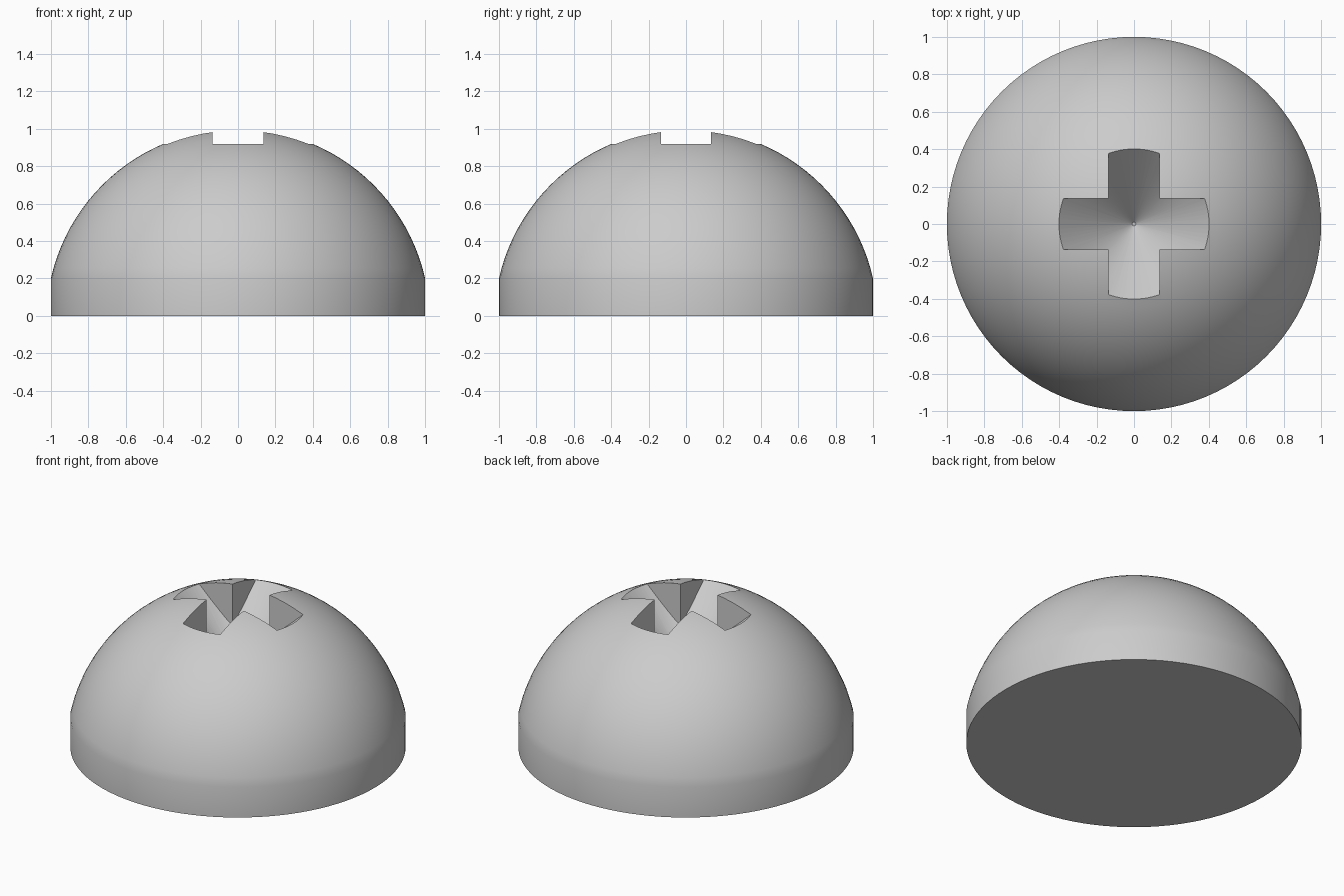
import bpy, bmesh, math

if "Cube" in bpy.data.objects:
    bpy.data.objects.remove(bpy.data.objects["Cube"], do_unlink=True)

steel = bpy.data.materials.new("grey steel")
steel.use_nodes = True
GREY = (0.6, 0.6, 0.6, 1)
steel.diffuse_color = GREY
steel.node_tree.nodes["Principled BSDF"].inputs["Base Color"].default_value = GREY

SEGMENTS = 96
RIM = 0.2            # height of the straight rim
RADIUS = 1.025       # dome sphere radius
CENTRE = -0.025      # dome sphere centre height
HALF = 0.135         # half width of a slot arm
APEX = 0.517         # lowest point of the conical recess


def finish(name, bm):
    bmesh.ops.recalc_face_normals(bm, faces=bm.faces)
    mesh = bpy.data.meshes.new(name)
    bm.to_mesh(mesh)
    bm.free()
    mesh.materials.append(steel)
    obj = bpy.data.objects.new(name, mesh)
    bpy.context.collection.objects.link(obj)
    return obj


def lathe(name, profile):
    """Turn an (r, z) profile around z; capped ends when r > 0."""
    bm = bmesh.new()
    rings = []
    for r, z in profile:
        if r < 1e-6:
            rings.append([bm.verts.new((0, 0, z))])
            continue
        turn = [2 * math.pi * i / SEGMENTS for i in range(SEGMENTS)]
        rings.append([bm.verts.new((r * math.cos(a), r * math.sin(a), z)) for a in turn])
    for low, high in zip(rings, rings[1:]):
        for i in range(SEGMENTS):
            j = (i + 1) % SEGMENTS
            if len(high) == 1:
                bm.faces.new((low[i], low[j], high[0]))
            else:
                bm.faces.new((low[i], low[j], high[j], high[i]))
    for ring in (rings[0], rings[-1]):
        if len(ring) > 1:
            bm.faces.new(ring)
    return finish(name, bm)


def boolean(obj, cutter, operation):
    """Apply a boolean and discard its cutter."""
    cutter.hide_render = True
    mod = obj.modifiers.new("cut", "BOOLEAN")
    mod.operation = operation
    mod.solver = "EXACT"
    mod.object = cutter
    bpy.ops.object.select_all(action="DESELECT")
    bpy.context.view_layer.objects.active = obj
    obj.select_set(True)
    bpy.ops.object.modifier_apply(modifier=mod.name)
    bpy.data.objects.remove(cutter, do_unlink=True)


# Domed head with a short straight rim
start = math.asin((RIM - CENTRE) / RADIUS)
steps = 24
profile = [(1, 0)]
for k in range(steps):
    a = start + (math.pi / 2 - start) * k / steps
    profile.append((RADIUS * math.cos(a), CENTRE + RADIUS * math.sin(a)))
profile.append((0, CENTRE + RADIUS))
head = lathe("screw_head", profile)

# Cross-shaped recess with a conical floor
recess = lathe("recess_cone", [(0.01, APEX + 0.01), (0.7, APEX + 0.7)])
bm = bmesh.new()
outline = []
for q in range(4):
    c, s = round(math.cos(q * math.pi / 2)), round(math.sin(q * math.pi / 2))
    for x, y in ((HALF, -HALF), (0.8, -HALF), (0.8, HALF)):
        outline.append(bm.verts.new((c * x - s * y, s * x + c * y, 0.3)))
face = bm.faces.new(outline)
top = bmesh.ops.extrude_face_region(bm, geom=[face])["geom"]
bmesh.ops.translate(bm, vec=(0, 0, 0.8), verts=[v for v in top if isinstance(v, bmesh.types.BMVert)])
cross = finish("recess_cross", bm)

boolean(recess, cross, "INTERSECT")
boolean(head, recess, "DIFFERENCE")

bpy.ops.object.shade_smooth_by_angle(angle=math.radians(30))
